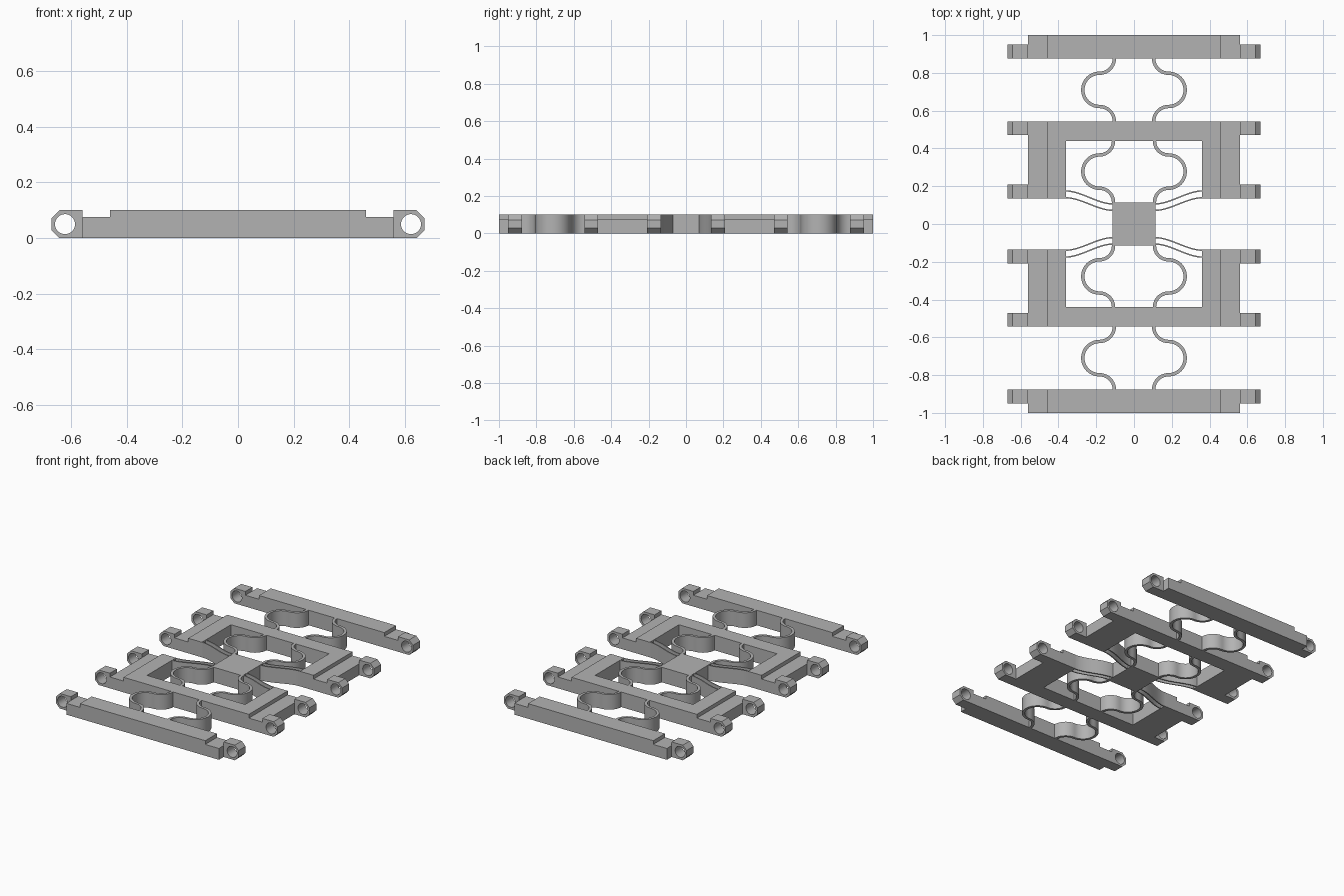
import bpy, bmesh, math
from mathutils import Vector

if "Cube" in bpy.data.objects:
    bpy.data.objects.remove(bpy.data.objects["Cube"])

grey = bpy.data.materials.new("light grey")
grey.diffuse_color = (0.45, 0.45, 0.45, 1)
grey.use_nodes = True
grey.node_tree.nodes["Principled BSDF"].inputs["Base Color"].default_value = grey.diffuse_color
H, STEP = 0.1, 0.075            # full height, lowered end height


def prism(name, loops, lo, hi, axis="z"):
    """Fill closed 2D loops (later ones are holes) and extrude along y or z."""
    bm = bmesh.new()
    for loop in loops:
        vs = [bm.verts.new((a, b, lo) if axis == "z" else (a, lo, b)) for a, b in loop]
        for i, v in enumerate(vs):
            bm.edges.new((v, vs[i - 1]))
    bmesh.ops.triangle_fill(bm, edges=bm.edges[:], use_beauty=True)
    ext = bmesh.ops.extrude_face_region(bm, geom=bm.faces[:], use_keep_orig=True)
    move = (0, 0, hi - lo) if axis == "z" else (0, hi - lo, 0)
    bmesh.ops.translate(bm, vec=move,
                        verts=[g for g in ext["geom"] if isinstance(g, bmesh.types.BMVert)])
    bmesh.ops.recalc_face_normals(bm, faces=bm.faces[:])
    me = bpy.data.meshes.new(name)
    bm.to_mesh(me)
    bm.free()
    me.materials.append(grey)
    ob = bpy.data.objects.new(name, me)
    bpy.context.collection.objects.link(ob)
    return ob


def rect(x0, x1, y0, y1):
    return [(x0, y0), (x1, y0), (x1, y1), (x0, y1)]


def arc(cx, cy, r, a0, a1, n):
    return [(cx + r * math.cos(math.radians(a0 + (a1 - a0) * i / n)),
             cy + r * math.sin(math.radians(a0 + (a1 - a0) * i / n))) for i in range(n + 1)]


def ribbon(name, path, width, sx, sy):
    """Upright strip of constant width that follows a path, mirrored by signs."""
    pts = [Vector(p) for p in path]
    left, right = [], []
    for i, p in enumerate(pts):
        t = (pts[min(i + 1, len(pts) - 1)] - pts[max(i - 1, 0)]).normalized()
        n = Vector((-t.y, t.x)) * width / 2
        left.append(p + n)
        right.append(p - n)
    outline = [(p.x * sx, p.y * sy) for p in left + right[::-1]]
    prism(name, [outline], 0, H)


def spring(name, y_top, y_bottom, sx, sy):
    """Two small arcs joined by one large half circle."""
    cx, big = 0.183, 0.088
    mid = (y_top + y_bottom) / 2
    r = (y_top - y_bottom) / 2 - big
    path = [(cx - r, y_top + 0.004)] + arc(cx, y_top, r, 180, 270, 10)
    path += arc(cx, mid, big, 90, -90, 24)[1:]
    path += arc(cx, y_bottom, r, 90, 180, 10)[1:] + [(cx - r, y_bottom - 0.004)]
    ribbon(name, path, 0.018, sx, sy)


def lug(name, sx, y0, y1):
    """Chamfered ear with a round through hole."""
    c = 0.028
    outline = [(0.56, 0), (0.67 - c, 0), (0.67, c), (0.67, H - c), (0.67 - c, H), (0.56, H)]
    hole = arc(0.622, H / 2, 0.036, 0, 360, 32)[:-1]
    prism(name, [[(x * sx, z) for x, z in loop] for loop in (outline, hole)], y0, y1, "y")


# Central block
prism("center_block", [rect(-0.113, 0.113, -0.115, 0.115)], 0, H)

for sy, end in ((-1, "front"), (1, "back")):
    # Outer bar with lowered ends
    bar = [(-0.56, 0), (0.56, 0), (0.56, STEP), (0.46, STEP), (0.46, H),
           (-0.46, H), (-0.46, STEP), (-0.56, STEP)]
    prism(end + "_outer_bar", [bar], sy * 0.877, sy * 1.0, "y")

    # U-shaped frame
    u = [(-0.46, 0.135), (-0.36, 0.135), (-0.36, 0.44), (0.36, 0.44),
         (0.36, 0.135), (0.46, 0.135), (0.46, 0.543), (-0.46, 0.543)]
    prism(end + "_frame", [[(x, y * sy) for x, y in u]], 0, H)

    for sx, side in ((-1, "left"), (1, "right")):
        tag = f"{end}_{side}_"
        # Lowered ledge along the frame arm
        prism(tag + "frame_ledge", [rect(sx * 0.46, sx * 0.56, sy * 0.135, sy * 0.543)], 0, STEP)
        # Ears on the bar and at both ends of the frame arm
        for part, y0, y1 in (("bar", 0.877, 0.951), ("frame_outer", 0.470, 0.543),
                             ("frame_inner", 0.135, 0.208)):
            lug(tag + part + "_lug", sx, sy * y0, sy * y1)
        # Curved springs
        spring(tag + "outer_spring", 0.877, 0.543, sx, sy)
        spring(tag + "inner_spring", 0.44, 0.115, sx, sy)
        # Pair of thin S-shaped leaf springs
        for k, (ya, yb) in enumerate(((0.106, 0.175), (0.072, 0.139))):
            path = []
            for i in range(17):
                t = i / 16
                path.append((0.11 + 0.253 * t, ya + (yb - ya) * t * t * (3 - 2 * t)))
            ribbon(f"{tag}leaf_spring_{k + 1}", path, 0.007, sx, sy)

# Smooth the curved walls, keep hard edges
for ob in bpy.context.collection.objects:
    ob.select_set(True)
    bpy.context.view_layer.objects.active = ob
bpy.ops.object.shade_smooth_by_angle(angle=math.radians(30))
